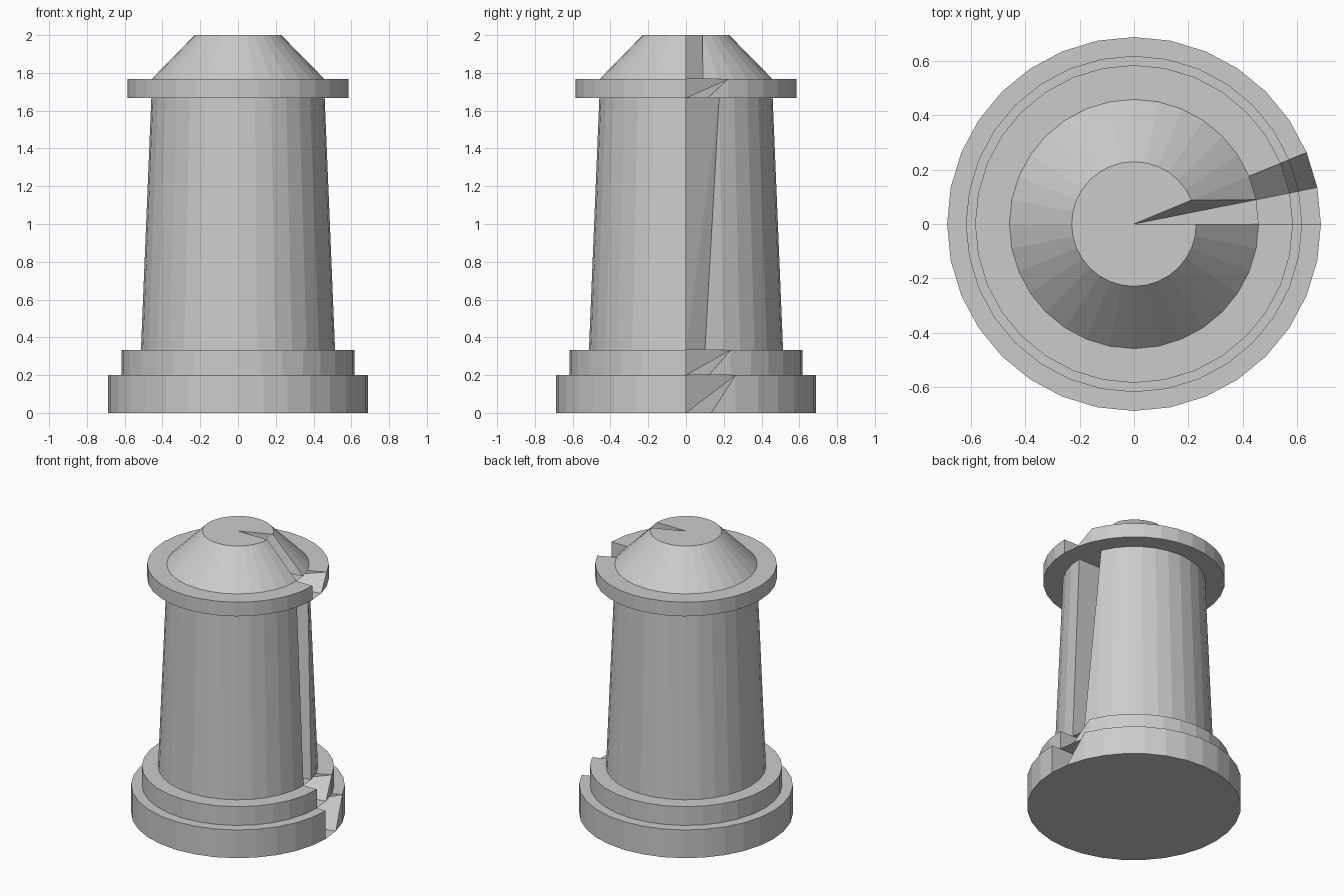
import bpy
import bmesh
from math import cos, sin, tau

if "Cube" in bpy.data.objects:
    bpy.data.objects.remove(bpy.data.objects["Cube"])

SIDES = 32


def tier(name, r_low, r_high, z_low, z_high):
    """Closed round tier; one upper rim corner is pulled to the base centre,
    which leaves the pointed notch seen on the +x side."""
    bm = bmesh.new()

    def ring(r, z):
        return [bm.verts.new((r * cos(tau * i / SIDES), r * sin(tau * i / SIDES), z))
                for i in range(SIDES)]

    low, high = ring(r_low, z_low), ring(r_high, z_high)
    base = bm.verts.new((0, 0, z_low))
    cap = bm.verts.new((0, 0, z_high))
    high[1].co = base.co
    for i in range(SIDES):
        j = (i + 1) % SIDES
        bm.faces.new((base, low[j], low[i]))
        bm.faces.new((low[i], low[j], high[j]))
        bm.faces.new((low[i], high[j], high[i]))
        bm.faces.new((cap, high[i], high[j]))
    mesh = bpy.data.meshes.new(name)
    bm.to_mesh(mesh)
    bm.free()
    obj = bpy.data.objects.new(name, mesh)
    bpy.context.collection.objects.link(obj)
    return obj


# Stacked tiers from the ground up
tier("base_plinth", 0.687, 0.687, 0.0, 0.2)
tier("upper_plinth", 0.618, 0.618, 0.2, 0.333)
tier("tapered_shaft", 0.514, 0.459, 0.333, 1.667)
tier("collar", 0.584, 0.584, 1.667, 1.767)
tier("cone_cap", 0.458, 0.229, 1.767, 2.0)
